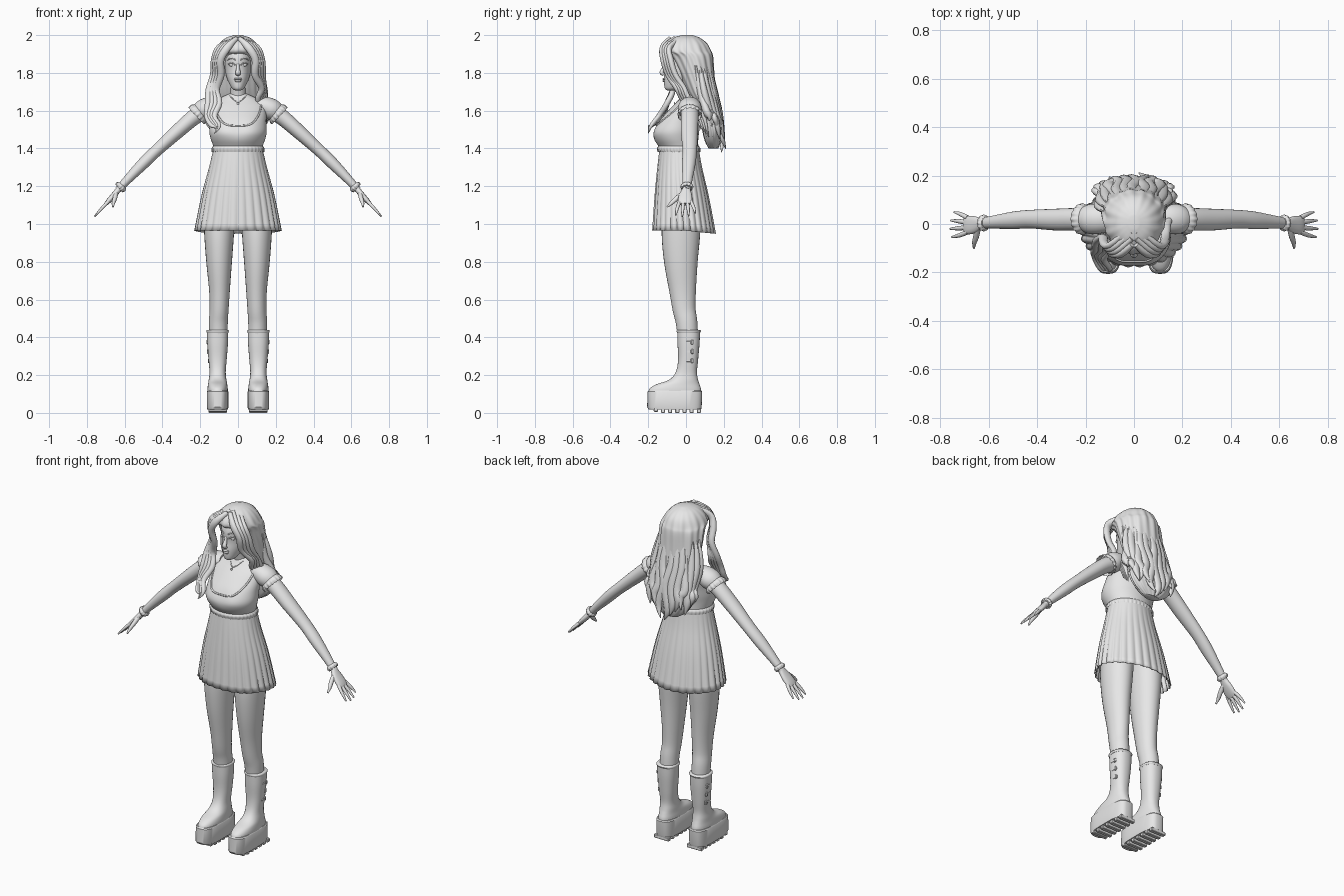
import bpy, bmesh, math, random
from mathutils import Vector
from mathutils.bvhtree import BVHTree

random.seed(4)
if "Cube" in bpy.data.objects:
    bpy.data.objects.remove(bpy.data.objects["Cube"])

clay = bpy.data.materials.new("light grey")
clay.use_nodes = True
GREY = (0.8, 0.8, 0.8, 1)
clay.diffuse_color = GREY
clay.node_tree.nodes["Principled BSDF"].inputs["Base Color"].default_value = GREY
X, Y = Vector((1, 0, 0)), Vector((0, 1, 0))


def finish(obj, angle=50):
    obj.data.materials.clear()
    obj.data.materials.append(clay)
    bpy.ops.object.select_all(action='DESELECT')
    obj.select_set(True)
    bpy.context.view_layer.objects.active = obj
    bpy.ops.object.shade_smooth_by_angle(angle=math.radians(angle))
    return obj


def from_bmesh(name, bm, angle=50):
    bmesh.ops.recalc_face_normals(bm, faces=bm.faces[:])
    me = bpy.data.meshes.new(name)
    bm.to_mesh(me)
    bm.free()
    obj = bpy.data.objects.new(name, me)
    bpy.context.collection.objects.link(obj)
    return finish(obj, angle)


def spline(keys, steps):
    """Smooth interpolation through tuples of any length."""
    out = []
    for i in range(len(keys) - 1):
        p0, p1, p2 = keys[max(i - 1, 0)], keys[i], keys[i + 1]
        p3 = keys[min(i + 2, len(keys) - 1)]
        for s in range(steps):
            t = s / steps
            out.append(tuple(
                b + t / 2 * (c - a + t * (2 * a - 5 * b + 4 * c - d + t * (3 * b - a - 3 * c + d)))
                for a, b, c, d in zip(p0, p1, p2, p3)))
    return out + [tuple(keys[-1])]


def skin(name, frames, n, cap, wave, p, angle=50):
    """Join rings given as (centre, u axis, v axis, u radius, v radius)."""
    bm, rows = bmesh.new(), []
    for i, (c, u, v, a, b) in enumerate(frames):
        row, t = [], i / (len(frames) - 1)
        for j in range(n):
            th = math.tau * j / n
            k = wave(th, t) if wave else 1
            cs, sn = math.cos(th), math.sin(th)
            cu = math.copysign(abs(cs) ** (2 / p), cs)
            sv = math.copysign(abs(sn) ** (2 / p), sn)
            row.append(bm.verts.new(c + u * (a * k * cu) + v * (b * k * sv)))
        rows.append(row)
    for r, q in zip(rows, rows[1:]):
        for j in range(n):
            bm.faces.new((r[j], r[(j + 1) % n], q[(j + 1) % n], q[j]))
    if cap:
        bm.faces.new(rows[0])
        bm.faces.new(rows[-1])
    return from_bmesh(name, bm, angle)


def loft(name, keys, x=0, n=36, cap=True, wave=None, p=2, steps=4, angle=50):
    """Level rings from keys of (z, front y, back y, half width)."""
    fr = [(Vector((x, (f + b) / 2, z)), Y, X, (b - f) / 2, max(w, .002))
          for z, f, b, w in spline(keys, steps)]
    return skin(name, fr, n, cap, wave, p, angle)


def tube(name, keys, n=16, cap=True, wave=None, steps=4, p=2):
    """Rings square to a path of (x, y, z, depth radius, width radius)."""
    pts = spline(keys, steps)
    pos = [Vector(q[:3]) for q in pts]
    fr = []
    for i, q in enumerate(pts):
        t = (pos[min(i + 1, len(pos) - 1)] - pos[max(i - 1, 0)]).normalized()
        u = (Y - t * t.dot(Y)).normalized()
        fr.append((pos[i], u, t.cross(u), max(q[3], .001), max(q[4], .001)))
    return skin(name, fr, n, cap, wave, p)


def ball(name, loc, size):
    bm = bmesh.new()
    bmesh.ops.create_uvsphere(bm, u_segments=20, v_segments=12, radius=1)
    bmesh.ops.scale(bm, vec=size, verts=bm.verts)
    bmesh.ops.translate(bm, vec=loc, verts=bm.verts)
    return from_bmesh(name, bm)


def box(name, loc, size, bevel=.003):
    bm = bmesh.new()
    bmesh.ops.create_cube(bm, size=1)
    bmesh.ops.scale(bm, vec=size, verts=bm.verts)
    bmesh.ops.translate(bm, vec=loc, verts=bm.verts)
    bmesh.ops.bevel(bm, geom=bm.edges[:], offset=bevel, segments=1, affect='EDGES')
    return from_bmesh(name, bm, 30)


def cord(name, pts, r):
    cu = bpy.data.curves.new(name, 'CURVE')
    cu.dimensions, cu.bevel_depth, cu.bevel_resolution = '3D', r, 2
    sp = cu.splines.new('POLY')
    sp.points.add(len(pts) - 1)
    for q, co in zip(sp.points, pts):
        q.co = (*co, 1)
    obj = bpy.data.objects.new(name, cu)
    bpy.context.collection.objects.link(obj)
    bpy.ops.object.select_all(action='DESELECT')
    obj.select_set(True)
    bpy.context.view_layer.objects.active = obj
    bpy.ops.object.convert(target='MESH')
    return finish(bpy.context.object)


def lay_on(obj, pts):
    """Drop a path of (x, z) on to the front of a part."""
    me = obj.data
    tree = BVHTree.FromPolygons([v.co for v in me.vertices], [f.vertices for f in me.polygons])
    hits = [tree.ray_cast(Vector((x, -1, z)), Y)[0] for x, z in spline(pts, 6)]
    return [h for h in hits if h]


def ruffle(count, amp):
    return lambda th, t: 1 + amp * t * math.cos(count * th)


# Head, face and neck
head = loft("head", [(1.708, -.1, -.05, .016), (1.72, -.113, -.02, .034), (1.77, -.117, .05, .058),
                     (1.82, -.113, .09, .069), (1.88, -.115, .1, .074), (1.94, -.09, .09, .064),
                     (1.975, -.04, .05, .03)])
tube("neck", [(0, .025, 1.62, .045, .055), (0, .02, 1.67, .04, .043), (0, 0, 1.76, .04, .04)])
tube("nose", [(0, -.108, 1.855, .006, .006), (0, -.119, 1.825, .009, .009),
              (0, -.129, 1.802, .011, .014), (0, -.118, 1.79, .008, .012)])
ball("upper_lip", (0, -.115, 1.768), (.022, .009, .006))
ball("lower_lip", (0, -.114, 1.758), (.018, .01, .007))
for s, side in ((1, "left"), (-1, "right")):
    ball(side + "_eye", (s * .032, -.098, 1.842), (.016, .008, .008))
    cord(side + "_eyelid", lay_on(head, [(s * .012, 1.84), (s * .032, 1.853), (s * .052, 1.845)]), .003)
    cord(side + "_brow", lay_on(head, [(s * .012, 1.868), (s * .035, 1.877), (s * .056, 1.868)]), .003)


# Bodice with a soft dip between the two sides of the bust
def bust(th, t):
    front = max(0, -math.cos(th)) ** 8
    return 1 - .09 * front * math.exp(-((t - .42) / .16) ** 2) * (1 - 4 * math.sin(th) ** 2)


torso = loft("bodice", [(1.385, -.13, .065, .126), (1.41, -.145, .065, .13), (1.45, -.172, .065, .144),
                        (1.49, -.18, .07, .152), (1.54, -.152, .075, .15), (1.59, -.105, .08, .15),
                        (1.63, -.065, .08, .145), (1.66, -.035, .075, .11), (1.69, -.015, .06, .045)],
             n=64, wave=bust)
cord("neckline_trim", lay_on(torso, [(-.125, 1.64), (-.11, 1.58), (-.07, 1.53), (0, 1.52),
                                     (.07, 1.53), (.11, 1.58), (.125, 1.64)]), .005)
cord("necklace", lay_on(torso, [(-.043, 1.68), (-.025, 1.66), (0, 1.645), (.025, 1.66), (.043, 1.68)]), .0025)
ball("pendant", lay_on(torso, [(0, 1.635), (0, 1.634)])[0], (.006, .004, .01))

# Pleated skirt and waist frill
skirt = loft("skirt", [(1.4, -.14, .068, .13), (1.3, -.152, .085, .153), (1.15, -.166, .12, .192),
                       (.965, -.178, .155, .228)], n=224, cap=False, angle=70,
             wave=lambda th, t: 1 + t * (.05 * abs(math.sin(14 * th)) - .03) + .008 * t * math.cos(5 * th))
for v in skirt.data.vertices:
    v.co.z -= .1 * max(0, v.co.y) * (1.4 - v.co.z) / .43
skirt.modifiers.new("cloth", 'SOLIDIFY').thickness = .004
loft("waist_frill", [(1.412, -.147, .068, .131), (1.4, -.153, .075, .139), (1.382, -.148, .074, .137)],
     n=160, cap=False, wave=ruffle(36, .02))

for s, side in ((1, "left"), (-1, "right")):
    # Arm, sleeve and wrist band
    tube(side + "_arm", [(s * .13, .02, 1.625, .05, .05), (s * .22, .02, 1.575, .047, .043),
                         (s * .32, .018, 1.49, .045, .038), (s * .43, .02, 1.39, .038, .032),
                         (s * .5, .015, 1.322, .036, .031), (s * .58, .008, 1.24, .027, .024),
                         (s * .635, .003, 1.18, .021, .018)], n=24)
    tube(side + "_sleeve", [(s * .1, .02, 1.632, .05, .04), (s * .145, .02, 1.622, .06, .052),
                            (s * .18, .02, 1.605, .062, .056), (s * .205, .02, 1.588, .052, .05)], n=32)
    tube(side + "_sleeve_frill", [(s * .195, .02, 1.595, .052, .05), (s * .21, .02, 1.583, .064, .06),
                                  (s * .222, .02, 1.572, .06, .058)],
         n=96, cap=False, wave=ruffle(16, .05))
    tube(side + "_wrist_band", [(s * .612, .004, 1.207, .026, .024), (s * .62, .004, 1.198, .034, .031),
                                (s * .63, .004, 1.188, .028, .026)], n=72, wave=ruffle(12, .08))
    # Hand with four fingers and a thumb
    tube(side + "_palm", [(s * .63, .003, 1.186, .02, .015), (s * .655, -.002, 1.155, .034, .015),
                          (s * .685, -.005, 1.122, .038, .013), (s * .7, -.005, 1.105, .032, .009)], p=2.4)
    for i, name in enumerate(("index", "middle", "ring", "little")):
        y, reach = -.034 + .02 * i, (.9, 1, .95, .75)[i]
        spread = (i - 1.4) * .009
        tube(f"{side}_{name}_finger", [
            (s * .688, y, 1.118, .01, .01),
            (s * (.69 + .035 * reach), y + spread, 1.116 - .037 * reach, .009, .008),
            (s * (.69 + .07 * reach), y + spread * 1.6, 1.116 - .077 * reach, .004, .004)], n=10)
    tube(side + "_thumb", [(s * .645, -.012, 1.165, .013, .013), (s * .652, -.05, 1.135, .013, .012),
                           (s * .66, -.078, 1.11, .01, .009), (s * .662, -.1, 1.09, .004, .004)], n=10)

    # Leg
    tube(side + "_leg", [(s * .098, -.02, 1.1, .1, .085), (s * .1, -.027, .95, .102, .079),
                         (s * .1, -.027, .8, .089, .068), (s * .098, -.018, .65, .071, .055),
                         (s * .1, -.01, .55, .061, .05), (s * .104, .003, .48, .057, .05),
                         (s * .104, .012, .38, .053, .048)], n=28)
    # Boot: shaft and foot, cuff, chunky sole, tread and straps
    cx = s * .108
    loft(side + "_boot", [(.43, -.046, .074, .056), (.37, -.045, .072, .055), (.28, -.042, .064, .048),
                          (.215, -.055, .058, .043), (.175, -.09, .064, .047), (.15, -.16, .072, .051),
                          (.125, -.195, .08, .054), (.09, -.198, .082, .054)], x=cx, n=40, p=2.3)
    loft(side + "_boot_cuff", [(.44, -.046, .074, .056), (.434, -.051, .079, .06), (.424, -.047, .074, .057)],
         x=cx, n=40, steps=2, p=2.3)
    loft(side + "_sole", [(.118, -.197, .08, .053), (.112, -.203, .086, .057), (.03, -.206, .083, .057),
                          (.018, -.198, .08, .055)], x=cx, n=48, p=3.2, steps=1, angle=35)
    for i in range(7):
        y = -.16 + .038 * i
        box(f"{side}_tread_{i + 1}", (cx, y, .011 + (.006 if i == 0 else 0)), (.098, .022, .022))
    for i, z in enumerate((.375, .325, .275)):
        box(f"{side}_strap_{i + 1}", (s * (.157 - .004 * i), .02, z), (.014, .04, .014))
        box(f"{side}_buckle_{i + 1}", (s * (.158 - .004 * i), .032, z), (.02, .014, .024))


# Hair mass with ridges of strands
def strands(th, t):
    return 1 + min(1, 3 * t) * (.022 * math.cos(17 * th + 5 * t) + .018 * math.sin(9 * th - 6 * t))


loft("hair", [(2.0, -.02, .035, .02), (1.985, -.07, .075, .065), (1.955, -.11, .112, .098),
              (1.915, -.123, .133, .12), (1.885, -.085, .142, .127), (1.8, -.04, .148, .131),
              (1.7, .005, .158, .13), (1.6, .065, .175, .14), (1.5, .085, .192, .14),
              (1.44, .1, .185, .105), (1.4, .12, .17, .05)], n=120, wave=strands)

# Loose locks down the back
for i in range(13):
    a = (i - 6) / 6
    x, dy = .13 * math.sin(1.5 * a), .1 * (1 - math.cos(1.3 * a))
    end = 1.4 + .09 * abs(a) + random.uniform(-.02, .04)
    w = random.uniform(-.015, .015)
    tube(f"back_lock_{i + 1}", [
        (x * .85, .125 - dy, 1.84, .01, .02), (x + w, .15 - dy, 1.7, .019, .026),
        (x * 1.08 - w, .175 - dy * .8, 1.58, .021, .028), (x * 1.1 + w, .19 - dy * .7, end + .06, .016, .022),
        (x * 1.05 - w, .2 - dy * .7 + w, end - .01, .002, .002)], n=10)

# Locks framing the face, with the right side falling over the chest
for s, side in ((1, "left"), (-1, "right")):
    for i in range(4):
        o = .013 * i
        path = [(s * .008, -.085 + 2 * o, 1.982 + o / 8, .012, .012), (s * (.055 + o), -.125 + o, 1.935, .014, .02),
                (s * (.092 + o * .8), -.12 + o, 1.87, .016, .02), (s * (.09 + o), -.095 + o, 1.79, .015, .019)]
        if s < 0:
            path += [(-.115 - o, -.07, 1.71, .015, .018), (-.1 - 1.5 * o, -.1, 1.64, .015, .017),
                     (-.125 - o, -.145 + o / 2, 1.57, .013, .015), (-.1 - o, -.185, 1.52, .01, .011),
                     (-.125 + o / 2, -.2, 1.48 + o, .002, .002)]
        else:
            path += [(.125 + o / 4, -.05 + o, 1.72, .014, .017), (.105 + o, -.02 + o, 1.66, .012, .014),
                     (.13 + o / 3, .05 + o, 1.58, .012, .014), (.14, .08 + o, 1.5 - o, .002, .002)]
        tube(f"{side}_front_lock_{i + 1}", path, n=12)
